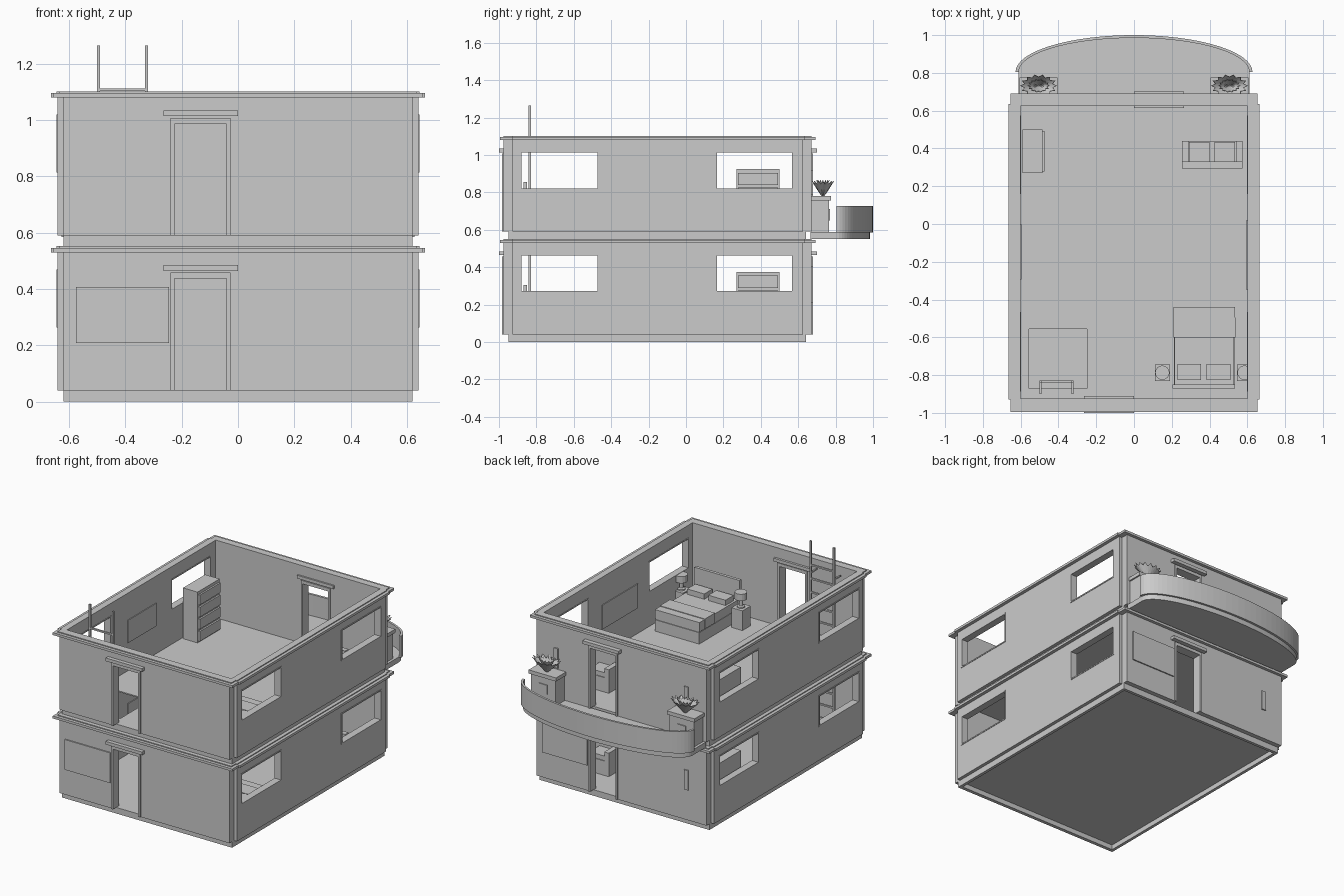
import bpy, bmesh
from math import sin, cos, pi

old = bpy.data.objects.get("Cube")
if old:
    bpy.data.objects.remove(old)

grey = bpy.data.materials.new("plain_grey")
grey.use_nodes = True
grey.diffuse_color = (0.6, 0.6, 0.6, 1)
grey.node_tree.nodes["Principled BSDF"].inputs["Base Color"].default_value = (0.6, 0.6, 0.6, 1)


def finish(name, bm):
    bmesh.ops.recalc_face_normals(bm, faces=bm.faces)
    mesh = bpy.data.meshes.new(name)
    bm.to_mesh(mesh)
    bm.free()
    mesh.materials.append(grey)
    ob = bpy.data.objects.new(name, mesh)
    bpy.context.scene.collection.objects.link(ob)
    return ob


def boxes(name, parts):
    """One object from boxes given as (x0, x1, y0, y1, z0, z1)."""
    bm = bmesh.new()
    for x0, x1, y0, y1, z0, z1 in parts:
        verts = bmesh.ops.create_cube(bm, size=1)["verts"]
        for v in verts:
            v.co.x = x1 if v.co.x > 0 else x0
            v.co.y = y1 if v.co.y > 0 else y0
            v.co.z = z1 if v.co.z > 0 else z0
    return finish(name, bm)


def cut(ob, holes):
    """Cut box openings and remove the cutter."""
    cutter = boxes("cutter", holes)
    cutter.hide_render = True
    mod = ob.modifiers.new("openings", "BOOLEAN")
    mod.operation, mod.solver, mod.object = "DIFFERENCE", "EXACT", cutter
    graph = bpy.context.evaluated_depsgraph_get()
    mesh = bpy.data.meshes.new_from_object(ob.evaluated_get(graph))
    ob.modifiers.clear()
    ob.data = mesh
    bpy.data.objects.remove(cutter)


def prism(name, outline, z0, z1):
    bm = bmesh.new()
    face = bm.faces.new([bm.verts.new((x, y, z0)) for x, y in outline])
    for v in bmesh.ops.extrude_face_region(bm, geom=[face])["geom"]:
        if isinstance(v, bmesh.types.BMVert):
            v.co.z = z1
    return finish(name, bm)


def lathe(name, cx, cy, rings, sides=16):
    """Closed turned shape from (radius, z) rings."""
    bm = bmesh.new()
    loops = [[bm.verts.new((cx + r * cos(2 * pi * i / sides), cy + r * sin(2 * pi * i / sides), z))
              for i in range(sides)] for r, z in rings]
    for a, b in zip(loops, loops[1:]):
        for i in range(sides):
            j = (i + 1) % sides
            bm.faces.new((a[i], a[j], b[j], b[i]))
    bm.faces.new(loops[0])
    bm.faces.new(loops[-1])
    return finish(name, bm)


WINDOWS = ((-0.88, -0.473), (0.166, 0.567))
HATCH = (-0.555, -0.25, -0.87, -0.555)


def shell(tag, z):
    # floor slab with a recessed underside inside a plinth rim
    slab = boxes(tag + "_floor_slab", [(-0.62, 0.62, -0.948, 0.642, z, z + 0.04)])
    cut(slab, [(-0.6, 0.6, -0.925, 0.622, z - 0.1, z + 0.032)])
    if z > 0:
        cut(slab, [HATCH + (z - 0.1, z + 0.1)])

    # side walls with framed windows
    lo, hi = z + 0.272, z + 0.462
    for side, s in (("left", 1), ("right", -1)):
        xa, xb = sorted((s * 0.60, s * 0.642))
        wall = boxes(f"{tag}_{side}_wall", [(xa, xb, -0.928, 0.625, z + 0.04, z + 0.53)])
        cut(wall, [(xa - 0.1, xb + 0.1, a, b, lo, hi) for a, b in WINDOWS])
        fa, fb = sorted((s * 0.598, s * 0.645))
        t = 0.008
        for n, (a, b) in enumerate(WINDOWS):
            boxes(f"{tag}_{side}_window_frame_{n}", [
                (fa, fb, a - t, b + t, lo - t, lo), (fa, fb, a - t, b + t, hi, hi + t),
                (fa, fb, a - t, a, lo, hi), (fa, fb, b, b + t, lo, hi)])

    # front and back walls with doorways
    for end, ya, yb, s in (("front", -0.975, -0.925, -1), ("back", 0.625, 0.672, 1)):
        wall = boxes(f"{tag}_{end}_wall", [(-0.62, 0.62, ya, yb, z + 0.04, z + 0.53)])
        da, db = sorted((s * 0.04, s * 0.225))
        cut(wall, [(da, db, ya - 0.1, yb + 0.1, z, z + 0.437)])
        fa, fb = ya - 0.008, yb + 0.008
        boxes(f"{tag}_{end}_door_frame", [
            (da - 0.014, da, fa, fb, z + 0.04, z + 0.437),
            (db, db + 0.014, fa, fb, z + 0.04, z + 0.437),
            (da - 0.014, db + 0.014, fa, fb, z + 0.437, z + 0.458)])
        la, lb = sorted((0, s * 0.265))
        inner, outer = (yb + 0.015, ya - 0.025) if s < 0 else (ya - 0.011, yb + 0.029)
        boxes(f"{tag}_{end}_door_lintel",
              [(la, lb, min(inner, outer), max(inner, outer), z + 0.464, z + 0.485)])

    # cornice and its thin top lip
    for part, g, za, zb in (("cornice", 0, 0.53, 0.546), ("cornice_lip", 0.02, 0.546, 0.552)):
        boxes(f"{tag}_{part}", [
            (0.60, 0.664 - g, -0.93, 0.635, z + za, z + zb),
            (-0.664 + g, -0.60, -0.93, 0.635, z + za, z + zb),
            (-0.655 + g, 0.655 - g, -0.995 + g, -0.925, z + za, z + zb),
            (-0.655 + g, 0.655 - g, 0.625, 0.692 - g, z + za, z + zb)])

    # wall pictures inside
    boxes(tag + "_pictures", [(-0.601, -0.595, -0.295, 0, z + 0.225, z + 0.375),
                              (0.595, 0.601, -0.35, 0.02, z + 0.21, z + 0.37)])


def furniture(tag, z):
    f = z + 0.04
    # bed with a folded blanket band
    boxes(tag + "_bed", [
        (0.212, 0.533, -0.85, -0.44, f, f + 0.075),
        (0.215, 0.53, -0.85, -0.445, f + 0.075, f + 0.135),
        (0.21, 0.535, -0.6, -0.44, f + 0.08, f + 0.142),
        (0.208, 0.537, -0.6, -0.495, f + 0.08, f + 0.146)])
    boxes(tag + "_pillows", [(0.23, 0.355, -0.825, -0.74, f + 0.135, f + 0.17),
                             (0.385, 0.51, -0.825, -0.74, f + 0.135, f + 0.17)])
    boxes(tag + "_headboard", [(0.205, 0.535, -0.87, -0.85, f, f + 0.265)])

    # nightstands and lamps
    for n, x in enumerate((0.15, 0.585)):
        boxes(f"{tag}_nightstand_{n}", [(x - 0.04, x + 0.04, -0.83, -0.745, f, f + 0.13)])
        lathe(f"{tag}_lamp_{n}", x, -0.787, [
            (0.024, f + 0.13), (0.024, f + 0.138), (0.012, f + 0.142), (0.012, f + 0.185),
            (0.038, f + 0.186), (0.038, f + 0.23)])

    # sofa facing the back
    boxes(tag + "_sofa", [
        (0.255, 0.575, 0.295, 0.44, f, f + 0.095),
        (0.255, 0.575, 0.295, 0.33, f + 0.095, f + 0.22),
        (0.255, 0.288, 0.33, 0.44, f + 0.095, f + 0.155),
        (0.542, 0.575, 0.33, 0.44, f + 0.095, f + 0.155)])
    boxes(tag + "_sofa_cushions", [(0.29, 0.40, 0.33, 0.435, f + 0.095, f + 0.125),
                                   (0.425, 0.535, 0.33, 0.435, f + 0.095, f + 0.125)])

    # chest of drawers
    boxes(tag + "_chest", [(-0.59, -0.484, 0.27, 0.5, f, f + 0.335)])
    boxes(tag + "_chest_drawers", [
        (-0.484, -0.473, 0.277, 0.493, f + k * 0.08 + 0.01, f + k * 0.08 + 0.075) for k in range(4)])


for tag, z in (("lower", 0.0), ("upper", 0.55)):
    shell(tag, z)
    furniture(tag, z)

# ladder through the hatch
RAILS = (-0.501, -0.33)
boxes("ladder", [(x, x + 0.011, -0.841, -0.829, 0.04, 1.265) for x in RAILS]
      + [(-0.49, -0.33, -0.84, -0.828, 0.113 + k * 0.09, 0.123 + k * 0.09) for k in range(12)]
      + [(x, x + 0.011, -0.9, -0.835, z, z + 0.01) for x in RAILS for z in (0.5, 1.05)])

# thin panels on the outside walls
boxes("front_panel", [(-0.576, -0.246, -0.983, -0.974, 0.208, 0.407)])
boxes("back_panel", [(0.246, 0.576, 0.671, 0.68, 0.208, 0.407)])
boxes("back_plates", [(x - 0.015, x + 0.015, 0.671, 0.68, z, z + 0.13)
                      for x, z in ((-0.475, 0.24), (-0.475, 0.79), (0.475, 0.79))])


# balcony slab and curved parapet
def arc(a, b, steps=40):
    return [(a * cos(pi * i / steps), 0.805 + b * sin(pi * i / steps)) for i in range(steps + 1)]


prism("balcony_slab", [(0.612, 0.665)] + arc(0.612, 0.18) + [(-0.612, 0.665)], 0.552, 0.588)
prism("balcony_parapet", arc(0.627, 0.195) + arc(0.61, 0.18)[::-1], 0.585, 0.728)

# planter stands and fan-leaved plants
for side, s in (("left", 1), ("right", -1)):
    cx, cy = s * 0.505, 0.732
    boxes(side + "_planter_stand", [
        (cx - 0.09, cx + 0.09, 0.672, 0.765, 0.588, 0.756),
        (cx - 0.1, cx + 0.1, 0.672, 0.776, 0.756, 0.78),
        (cx - 0.03, cx + 0.03, 0.765, 0.771, 0.65, 0.71)])
    bm = bmesh.new()
    n = 28
    for scale, lift in ((1, 0), (0.6, 0.006)):
        rings = []
        for r, z, fold in ((0.012, 0.78, 0), (0.055, 0.822, 0.1), (0.098, 0.86, 0.2)):
            ring = []
            for i in range(n):
                k = fold * (i % 2)
                rad = r * scale * (1 - k)
                ring.append(bm.verts.new((cx + rad * cos(2 * pi * i / n),
                                          cy + 0.62 * rad * sin(2 * pi * i / n), z + lift - 0.08 * k)))
            rings.append(ring)
        for a, b in zip(rings, rings[1:]):
            for i in range(n):
                j = (i + 1) % n
                bm.faces.new((a[i], a[j], b[j], b[i]))
        bm.faces.new(rings[0])
    plant = finish(side + "_plant", bm)
    plant.modifiers.new("leaf_thickness", "SOLIDIFY").thickness = 0.003
